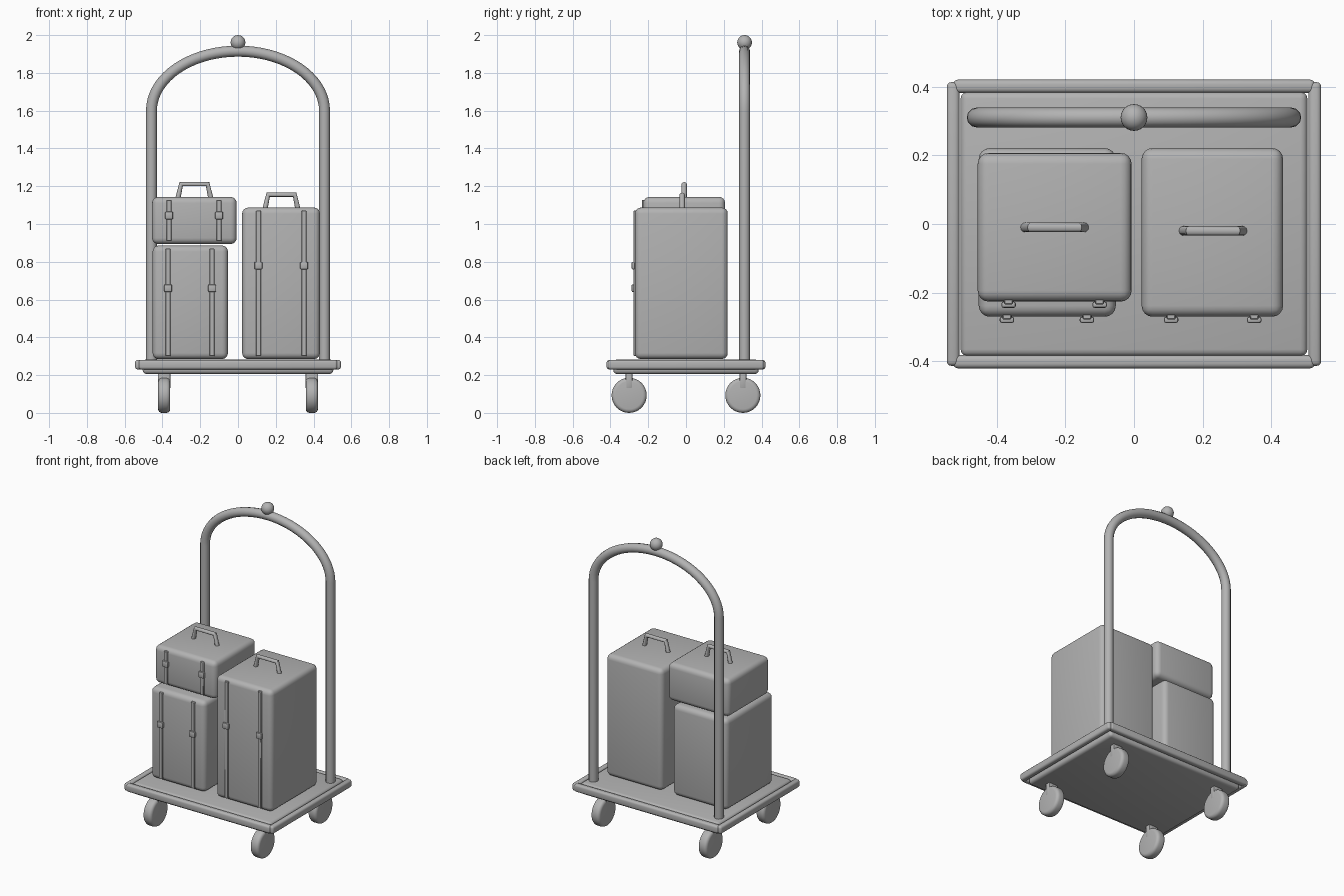
import bpy, math
from mathutils import Vector

cube = bpy.data.objects.get("Cube")
if cube:
    bpy.data.objects.remove(cube, do_unlink=True)

grey = bpy.data.materials.new("plain grey")
grey.use_nodes = True
colour = (0.45, 0.45, 0.45, 1)
grey.diffuse_color = colour
grey.node_tree.nodes["Principled BSDF"].inputs["Base Color"].default_value = colour


def finish(ob, name, angle=40):
    ob.name = name
    ob.data.materials.append(grey)
    bpy.ops.object.select_all(action="DESELECT")
    ob.select_set(True)
    bpy.context.view_layer.objects.active = ob
    if ob.type == "MESH":
        bpy.ops.object.shade_smooth_by_angle(angle=math.radians(angle))
    return ob


def bevel(ob, width, segments=3):
    mod = ob.modifiers.new("rounded edges", "BEVEL")
    mod.width = width
    mod.segments = segments
    mod.limit_method = "ANGLE"
    bpy.context.view_layer.objects.active = ob
    bpy.ops.object.modifier_apply(modifier=mod.name)


def box(name, low, high, radius=0.0, segments=3):
    low, high = Vector(low), Vector(high)
    bpy.ops.mesh.primitive_cube_add(size=1, location=(low + high) / 2)
    ob = bpy.context.object
    ob.scale = high - low
    bpy.ops.object.transform_apply(location=False, rotation=False, scale=True)
    if radius:
        bevel(ob, radius, segments)
    return finish(ob, name)


def tube(name, points, radius):
    curve = bpy.data.curves.new(name, "CURVE")
    curve.dimensions = "3D"
    curve.bevel_depth = radius
    curve.bevel_resolution = 4
    curve.use_fill_caps = True
    spline = curve.splines.new("POLY")
    spline.points.add(len(points) - 1)
    for p, co in zip(spline.points, points):
        p.co = (*co, 1)
    ob = bpy.data.objects.new(name, curve)
    bpy.context.collection.objects.link(ob)
    bpy.ops.object.select_all(action="DESELECT")
    ob.select_set(True)
    bpy.context.view_layer.objects.active = ob
    bpy.ops.object.convert(target="MESH")
    return finish(bpy.context.object, name)


def handle(name, x, y, z):
    # Trapezoid grip standing on the lid
    pts = [(x + dx, y, z + dz) for dx, dz in
           ((-0.088, -0.01), (-0.07, 0.07), (0.07, 0.07), (0.088, -0.01))]
    tube(name, pts, 0.014)


def suitcase(name, low, high, strap_xs, buckle_z):
    box(name, low, high, 0.032, 4)
    front = low[1]
    for x, side in zip(strap_xs, ("right", "left")):
        box(f"{name}_{side}_strap", (x - 0.013, front - 0.008, low[2] + 0.016),
            (x + 0.013, front + 0.02, high[2] - 0.016), 0.003, 1)
        box(f"{name}_{side}_buckle", (x - 0.021, front - 0.018, buckle_z - 0.02),
            (x + 0.021, front, buckle_z + 0.02), 0.006, 2)


# Platform and its surrounding rails
box("deck", (-0.505, -0.385, 0.206), (0.505, 0.385, 0.283), 0.02)
for s, end, side in ((-1, "front", "right"), (1, "back", "left")):
    y, x = sorted((s * 0.382, s * 0.42)), sorted((s * 0.508, s * 0.545))
    box(f"{end}_rail", (-0.526, y[0], 0.23), (0.526, y[1], 0.28), 0.013)
    box(f"{side}_rail", (x[0], -0.413, 0.23), (x[1], 0.413, 0.28), 0.013)

# Hoop with ball finial
arch = [(-0.458, 0.31, 0.25)]
for i in range(37):
    a = math.pi * (1 - i / 36)
    arch.append((0.458 * math.cos(a), 0.31, 1.6 + 0.315 * math.sin(a)))
arch.append((0.458, 0.31, 0.25))
tube("hoop", arch, 0.029)
bpy.ops.mesh.primitive_uv_sphere_add(segments=24, ring_count=14, radius=0.039,
                                     location=(0, 0.31, 1.961))
finish(bpy.context.object, "finial_ball")

# Casters
for sx, side in ((-1, "right"), (1, "left")):
    for sy, end in ((-1, "front"), (1, "back")):
        x, y = sx * 0.391, sy * 0.301
        bpy.ops.mesh.primitive_cylinder_add(vertices=32, radius=0.093, depth=0.064,
                                            location=(x, y, 0.093),
                                            rotation=(0, math.pi / 2, 0))
        wheel = bpy.context.object
        bevel(wheel, 0.02, 4)
        finish(wheel, f"{end}_{side}_wheel")
        box(f"{end}_{side}_caster_stem", (x - 0.033, y - 0.018, 0.128),
            (x + 0.033, y + 0.018, 0.22), 0.006, 2)

# Luggage
suitcase("tall_suitcase", (0.022, -0.27, 0.285), (0.434, 0.221, 1.087),
         (0.108, 0.35), 0.78)
suitcase("lower_suitcase", (-0.452, -0.27, 0.285), (-0.053, 0.221, 0.886),
         (-0.37, -0.137), 0.66)
suitcase("upper_suitcase", (-0.455, -0.226, 0.894), (-0.007, 0.207, 1.143),
         (-0.365, -0.1), 1.045)
handle("tall_suitcase_handle", 0.23, -0.02, 1.085)
handle("upper_suitcase_handle", -0.231, -0.01, 1.141)
